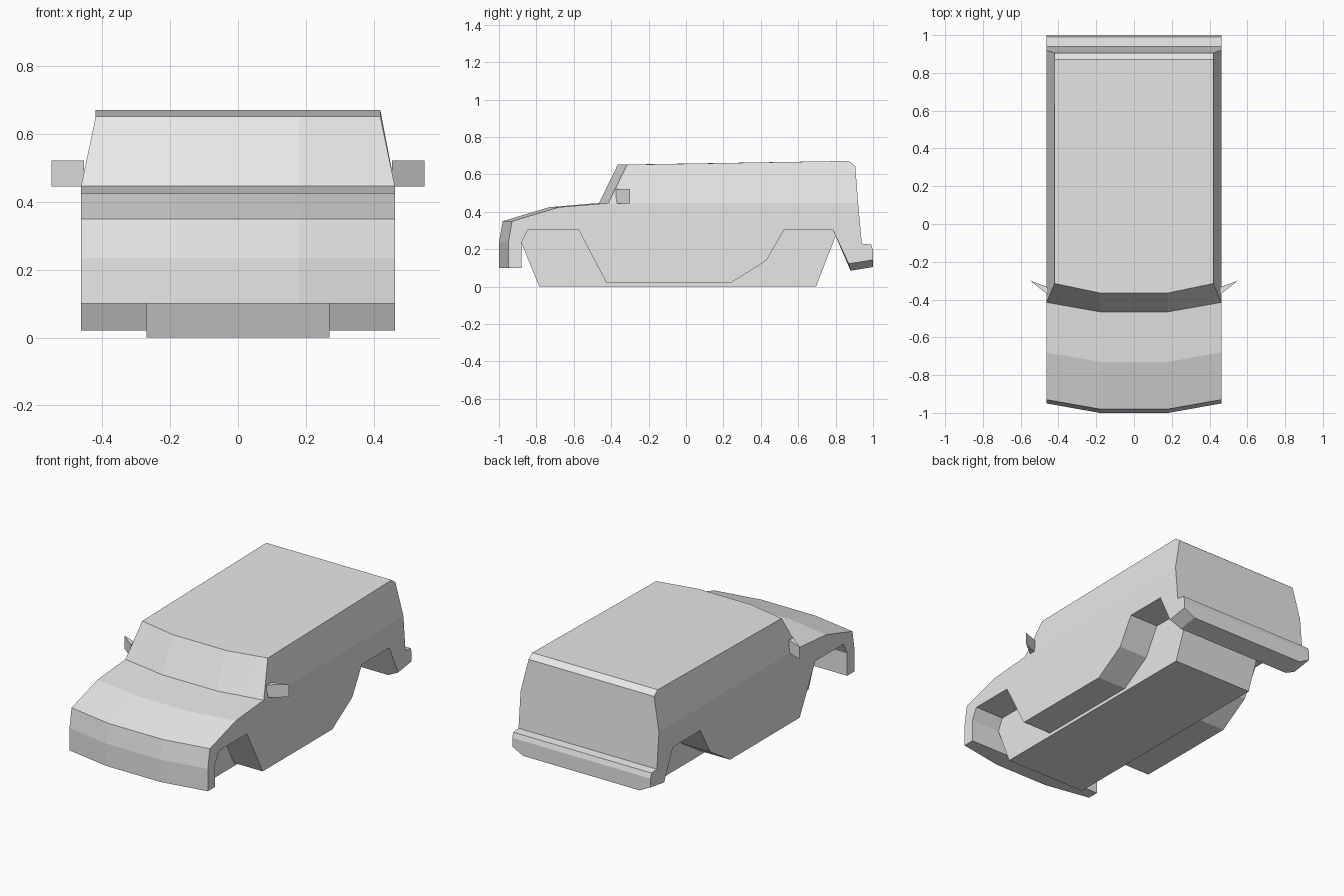
import bpy
import bmesh

cube = bpy.data.objects.get("Cube")
if cube:
    bpy.data.objects.remove(cube, do_unlink=True)

paint = bpy.data.materials.new("light grey")
paint.use_nodes = True
grey = (0.8, 0.8, 0.8, 1)
paint.diffuse_color = grey
paint.node_tree.nodes["Principled BSDF"].inputs["Base Color"].default_value = grey


def finish(name, bm):
    bmesh.ops.recalc_face_normals(bm, faces=bm.faces)
    mesh = bpy.data.meshes.new(name)
    bm.to_mesh(mesh)
    bm.free()
    mesh.materials.append(paint)
    obj = bpy.data.objects.new(name, mesh)
    bpy.context.collection.objects.link(obj)
    return obj


def loft(name, rings, caps):
    """Skin a row of equal rings and close the two ends with the cap loops."""
    bm = bmesh.new()
    rows = [[bm.verts.new(p) for p in ring] for ring in rings]
    count = len(rows[0])
    for a, b in zip(rows, rows[1:]):
        for i in range(count):
            j = (i + 1) % count
            bm.faces.new((a[i], a[j], b[j], b[i]))
    for end in (rows[0], rows[-1]):
        for cap in caps:
            bm.faces.new([end[i] for i in cap])
    return finish(name, bm)


# Body: side profile, going over the roof and back along the wheel arches
HALF, BEND, CORNER, ROOF = 0.463, 0.18, 0.39, 0.42
front = [(-1, .10), (-1, .235), (-.98, .35), (-.73, .425), (-.465, .447), (-.365, .652)]
rear = [(.87, .672), (.905, .645), (.92, .447), (.94, .23), (.99, .225), (1, .195),
        (1, .105), (.88, .085)]
arches = [(.785, .305), (.525, .305), (.43, .14), (.24, .02), (-.425, .02),
          (-.575, .305), (-.845, .305), (-.88, .235), (-.88, .10)]
profile = front + rear + arches


def section(x):
    side = 1 if x > 0 else -1
    out = max(0, abs(x) - BEND) / (HALF - BEND)
    ring = []
    for i, (y, z) in enumerate(profile):
        px = x
        if i < len(front):              # bowed nose, bonnet and windscreen
            y += 0.05 * out
        if z > 0.5 and out:             # cabin leans inwards
            px = side * (BEND + out * (ROOF - BEND))
        if y > 0.8 and z < 0.11 and abs(x) == HALF:   # cut bumper corners
            z += 0.038
            y -= 0.01 if y < 0.95 else 0
        ring.append((px, y, z))
    return ring


stations = [-HALF, -CORNER, -BEND, BEND, CORNER, HALF]
upper_side = list(range(4, 9))
lower_side = list(range(5)) + list(range(8, len(profile)))
loft("body_shell", [section(x) for x in stations], [lower_side, upper_side])

# Underbody between the wheels
under = [(-.88, .235), (-.785, 0), (.695, 0), (.80, .27), (.785, .32), (-.84, .32)]
loft("underbody", [[(x, y, z) for y, z in under] for x in (-.27, .27)],
     [range(len(under))])

# Wedge-shaped door mirrors
wedge = [(.455, -.375), (.55, -.30), (.455, -.335)]
for side, label in ((1, "left"), (-1, "right")):
    loft(label + "_mirror", [[(side * x, y, z) for x, y in wedge] for z in (.445, .522)],
         [range(3)])
